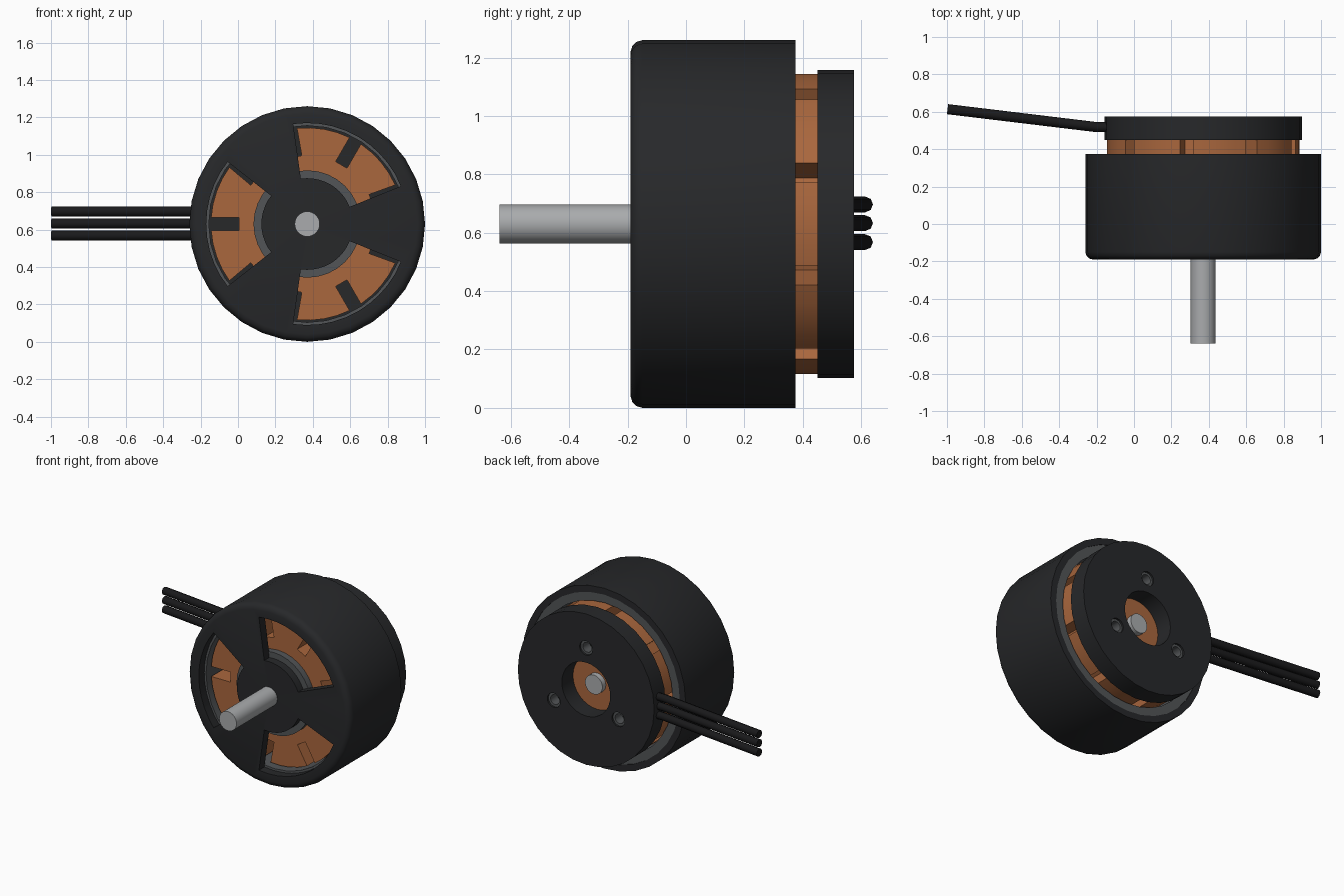
import bpy, bmesh
from math import sin, cos, pi, radians, asin
from mathutils import Vector

if "Cube" in bpy.data.objects:
    bpy.data.objects.remove(bpy.data.objects["Cube"])

CX, CZ = 0.37, 0.63      # motor axis, running along y
SEG = 32


def material(name, rgb):
    m = bpy.data.materials.new(name)
    m.diffuse_color = (*rgb, 1)
    m.use_nodes = True
    m.node_tree.nodes["Principled BSDF"].inputs["Base Color"].default_value = m.diffuse_color
    return m


BLACK = material("black", (0.02, 0.021, 0.023))
WIRE = material("wire_black", (0.01, 0.01, 0.011))
GREY = material("dark_grey", (0.085, 0.09, 0.095))
STEEL = material("steel", (0.40, 0.41, 0.42))
COPPER = material("copper", (0.40, 0.135, 0.047))


def at(r, a, y, c=(CX, CZ)):
    return Vector((c[0] + r * cos(a), y, c[1] + r * sin(a)))


def finish(name, bm, mat):
    bmesh.ops.remove_doubles(bm, verts=bm.verts, dist=1e-5)
    bmesh.ops.recalc_face_normals(bm, faces=bm.faces)
    me = bpy.data.meshes.new(name)
    bm.to_mesh(me)
    bm.free()
    ob = bpy.data.objects.new(name, me)
    bpy.context.collection.objects.link(ob)
    if mat:
        me.materials.append(mat)
    return ob


def smooth(ob):
    bpy.ops.object.select_all(action='DESELECT')
    ob.select_set(True)
    bpy.context.view_layer.objects.active = ob
    bpy.ops.object.shade_smooth_by_angle(angle=radians(30))


def lathe(name, profile, mat, c=(CX, CZ), seg=SEG, start=0.0, sweep=2 * pi):
    """Turn a closed (radius, y) profile around the y axis, capped if partial."""
    bm = bmesh.new()
    full = sweep > 6.28
    n = seg if full else seg + 1
    rings = [[bm.verts.new(at(r, start + sweep * i / seg, y, c)) for r, y in profile]
             for i in range(n)]
    k = len(profile)
    for i in range(seg):
        a, b = rings[i], rings[(i + 1) % n]
        for j in range(k):
            bm.faces.new((a[j], a[(j + 1) % k], b[(j + 1) % k], b[j]))
    if not full:
        bm.faces.new(rings[0])
        bm.faces.new(rings[-1])
    return finish(name, bm, mat)


def prism(name, outline, y0, y1, mat):
    """Extrude a closed outline of (x, z) points along y."""
    bm = bmesh.new()
    f = bm.faces.new([bm.verts.new((x, y0, z)) for x, z in outline])
    ext = bmesh.ops.extrude_face_region(bm, geom=[f])
    for v in ext["geom"]:
        if isinstance(v, bmesh.types.BMVert):
            v.co.y = y1
    return finish(name, bm, mat)


def disc(name, r, y0, y1, mat, c=(CX, CZ), seg=SEG):
    pts = [at(r, 2 * pi * i / seg, 0, c) for i in range(seg)]
    return prism(name, [(p.x, p.z) for p in pts], y0, y1, mat)


def cut(ob, cutters):
    for c in cutters:
        m = ob.modifiers.new("cut", 'BOOLEAN')
        m.operation, m.solver, m.object = 'DIFFERENCE', 'EXACT', c
        bpy.context.view_layer.objects.active = ob
        bpy.ops.object.modifier_apply(modifier=m.name)
        bpy.data.objects.remove(c, do_unlink=True)


# Rotating bell: cup with rounded front edge and three windows
bell = lathe("bell", [(0.05, -0.19), (0.59, -0.19), (0.61, -0.184), (0.624, -0.17),
                      (0.63, -0.15), (0.63, 0.375), (0.585, 0.375), (0.585, -0.13),
                      (0.05, -0.13)], BLACK)
cut(bell, [lathe("window_cutter", [(0.245, -0.3), (0.54, -0.3), (0.54, -0.05), (0.245, -0.05)],
                 None, seg=10, start=radians(a - 38), sweep=radians(76))
           for a in (60, 180, 300)])
smooth(bell)

# Magnet ring lining the bell
smooth(lathe("magnet_ring", [(0.526, -0.13), (0.59, -0.13), (0.59, 0.37), (0.526, 0.37)], GREY))

# Bearing hub behind the front plate
smooth(lathe("bearing_hub", [(0.05, -0.135), (0.287, -0.135), (0.287, -0.05), (0.05, -0.05)], GREY))

# Copper stator with nine radial slots
outline = []
R, INNER, HALF = 0.515, 0.365, 0.035
edge = asin(HALF / R)
for k in range(9):
    a = radians(20 + 40 * k)
    for u, v in ((R * cos(edge), -HALF), (INNER, -HALF), (INNER, HALF)):
        outline.append((CX + u * cos(a) - v * sin(a), CZ + u * sin(a) + v * cos(a)))
    span = radians(40) - 2 * edge
    for i in range(4):
        p = at(R, a + edge + span * i / 4, 0)
        outline.append((p.x, p.z))
smooth(prism("stator", outline, -0.09, 0.452, COPPER))

# Shaft
smooth(disc("shaft", 0.067, -0.64, 0.49, STEEL))

# Mounting base with centre bore and three screw sockets
base = lathe("mounting_base", [(0.187, 0.45), (0.527, 0.45), (0.527, 0.575), (0.187, 0.575)], BLACK)
sockets = [at(0.288, radians(a), 0) for a in (90, 210, 330)]
cut(base, [disc("socket_cutter", 0.05, 0.49, 0.7, None, (p.x, p.z), 16) for p in sockets])
smooth(base)
for i, p in enumerate(sockets):
    smooth(lathe(f"screw_insert_{i + 1}", [(0.034, 0.485), (0.052, 0.485), (0.052, 0.562), (0.034, 0.562)],
                 GREY, (p.x, p.z), 16))

# Three lead wires
for i, z in enumerate((0.568, 0.633, 0.697)):
    cu = bpy.data.curves.new(f"lead_wire_{i + 1}", 'CURVE')
    cu.dimensions = '3D'
    cu.bevel_depth, cu.bevel_resolution, cu.use_fill_caps = 0.027, 2, True
    sp = cu.splines.new('POLY')
    path = [(-0.08, 0.518), (-0.20, 0.518), (-0.997, 0.614)]
    sp.points.add(len(path) - 1)
    for pt, (x, y) in zip(sp.points, path):
        pt.co = (x, y, z, 1)
    cu.materials.append(WIRE)
    bpy.context.collection.objects.link(bpy.data.objects.new(cu.name, cu))
